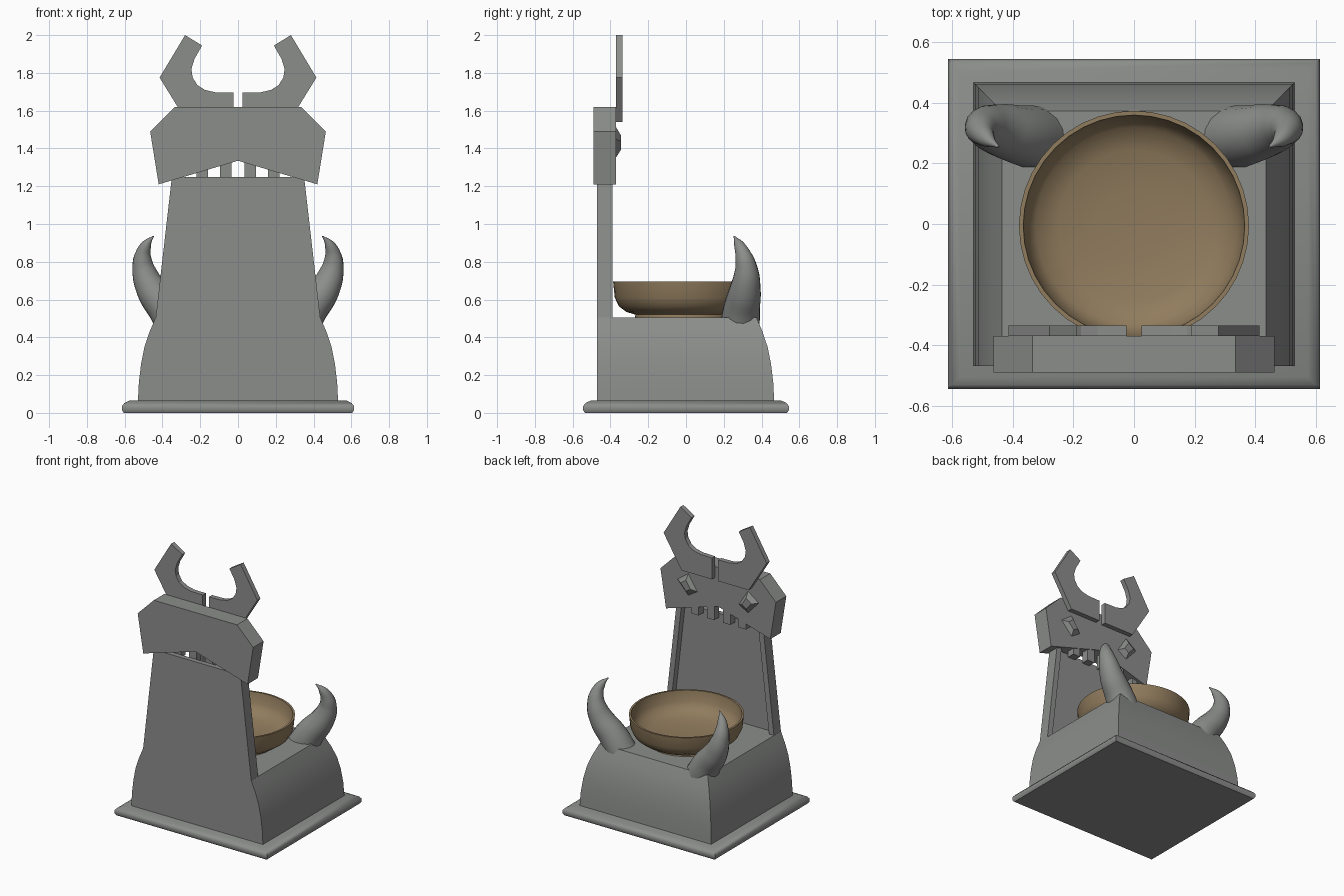
import bpy, bmesh, math
from mathutils import Vector

cube = bpy.data.objects.get("Cube")
if cube:
    bpy.data.objects.remove(cube, do_unlink=True)


def material(name, color):
    m = bpy.data.materials.new(name)
    m.use_nodes = True
    m.diffuse_color = color
    m.node_tree.nodes["Principled BSDF"].inputs["Base Color"].default_value = color
    return m


stone = material("grey stone", (0.26, 0.27, 0.26, 1))
clay = material("tan clay", (0.28, 0.20, 0.11, 1))


def finish(obj, mat, angle=None):
    obj.data.materials.append(mat)
    if angle:
        bpy.ops.object.select_all(action='DESELECT')
        obj.select_set(True)
        bpy.context.view_layer.objects.active = obj
        bpy.ops.object.shade_smooth_by_angle(angle=math.radians(angle))
    return obj


def from_bmesh(name, bm, mat, angle=None):
    bmesh.ops.recalc_face_normals(bm, faces=bm.faces)
    me = bpy.data.meshes.new(name)
    bm.to_mesh(me)
    bm.free()
    obj = bpy.data.objects.new(name, me)
    bpy.context.collection.objects.link(obj)
    return finish(obj, mat, angle)


def loft(name, rings, mat, angle=None):
    """Skin equal-length point rings and cap both ends."""
    bm = bmesh.new()
    rows = [[bm.verts.new(p) for p in ring] for ring in rings]
    n = len(rows[0])
    for a, b in zip(rows, rows[1:]):
        for i in range(n):
            j = (i + 1) % n
            bm.faces.new((a[i], a[j], b[j], b[i]))
    bm.faces.new(rows[0])
    bm.faces.new(rows[-1])
    return from_bmesh(name, bm, mat, angle)


def plate(name, outline, y0, y1, mat=stone):
    """Extrude an x-z outline between two depths."""
    return loft(name, [[(x, y, z) for x, z in outline] for y in (y0, y1)], mat)


def rect(x, y0, y1, z):
    return [(-x, y0, z), (x, y0, z), (x, y1, z), (-x, y1, z)]


def mirrored(points):
    return points + [(-x, z) for x, z in reversed(points) if x > 0]


# Plinth with a rounded edge
edge = [(0.605, 0), (0.615, 0.015), (0.615, 0.035), (0.602, 0.052), (0.575, 0.065)]
loft("plinth", [rect(x, 0.07 - x, x - 0.07, z) for x, z in edge], stone, 50)

# Pedestal: flat front, three sides curving inwards
curve = [(0.53, 0.06), (0.525, 0.16), (0.513, 0.26), (0.495, 0.35),
         (0.468, 0.43), (0.436, 0.505)]
loft("pedestal", [rect(x, -0.47, x - 0.063, z) for x, z in curve], stone, 40)

# Tall panel with raised side rails
plate("panel", mirrored([(0.436, 0.5), (0.35, 1.25)]), -0.47, -0.435)
for side, s in (("left", 1), ("right", -1)):
    rail = [(0.436, 0.5), (0.35, 1.25), (0.31, 1.25), (0.396, 0.5)]
    plate(side + "_rail", [(s * x, z) for x, z in rail], -0.45, -0.39)

# Head block with a notched lower edge
plate("head", mirrored([(0, 1.335), (0.42, 1.21), (0.465, 1.49), (0.335, 1.62)]),
      -0.49, -0.37)

# Teeth under the head
for i, x in enumerate((-0.19, -0.065, 0.065, 0.19)):
    tooth = [(x - 0.03, 1.225), (x + 0.03, 1.225), (x + 0.03, 1.34), (x - 0.03, 1.34)]
    plate("tooth_%d" % (i + 1), tooth, -0.43, -0.375)

crest = [(0.025, 1.54), (0.27, 1.54), (0.415, 1.775), (0.28, 2.0), (0.19, 1.945),
         (0.23, 1.875), (0.247, 1.82), (0.24, 1.775), (0.215, 1.735),
         (0.175, 1.71), (0.12, 1.697), (0.025, 1.695)]
eye = [(0.24, 1.52), (0.335, 1.45), (0.24, 1.345), (0.16, 1.395)]
spine = [(0.32, 0.285, 0.45, 0.105), (0.38, 0.295, 0.55, 0.098),
         (0.455, 0.313, 0.65, 0.084), (0.497, 0.32, 0.75, 0.064),
         (0.504, 0.305, 0.83, 0.045), (0.482, 0.278, 0.895, 0.025),
         (0.448, 0.255, 0.935, 0.004)]

for side, s in (("left", 1), ("right", -1)):
    # Flat horn on top of the head
    plate(side + "_crest_horn", [(s * x, z) for x, z in crest], -0.37, -0.335)

    # Eye as a truncated pyramid
    rings = []
    for y, k in ((-0.375, 1), (-0.345, 0.45)):
        rings.append([(s * (0.245 + k * (x - 0.245)), y, 1.43 + k * (z - 1.43))
                      for x, z in eye])
    loft(side + "_eye", rings, stone)

    # Curved tapering horn on the pedestal corner
    cu = bpy.data.curves.new(side + "_corner_horn", 'CURVE')
    cu.dimensions = '3D'
    cu.bevel_depth = 1
    cu.bevel_resolution = 6
    cu.use_fill_caps = True
    sp = cu.splines.new('BEZIER')
    sp.resolution_u = 5
    sp.radius_interpolation = 'CARDINAL'
    sp.bezier_points.add(len(spine) - 1)
    for p, (x, y, z, r) in zip(sp.bezier_points, spine):
        p.co = Vector((s * x, y, z))
        p.radius = r
        p.handle_left_type = p.handle_right_type = 'AUTO'
    horn = bpy.data.objects.new(side + "_corner_horn", cu)
    bpy.context.collection.objects.link(horn)
    bpy.ops.object.select_all(action='DESELECT')
    horn.select_set(True)
    bpy.context.view_layer.objects.active = horn
    bpy.ops.object.convert(target='MESH')
    finish(bpy.context.view_layer.objects.active, stone, 60)

# Footed bowl turned from a profile
profile = [(0.265, 0.5), (0.262, 0.52), (0.31, 0.535), (0.35, 0.565), (0.371, 0.61),
           (0.38, 0.695), (0.366, 0.695), (0.355, 0.62), (0.325, 0.575),
           (0.25, 0.548), (0.12, 0.535), (0.01, 0.532)]
steps = 40
turn = [math.tau * i / steps for i in range(steps)]
loft("bowl", [[(r * math.cos(a), r * math.sin(a) - 0.006, z) for a in turn]
              for r, z in profile], clay, 40)
